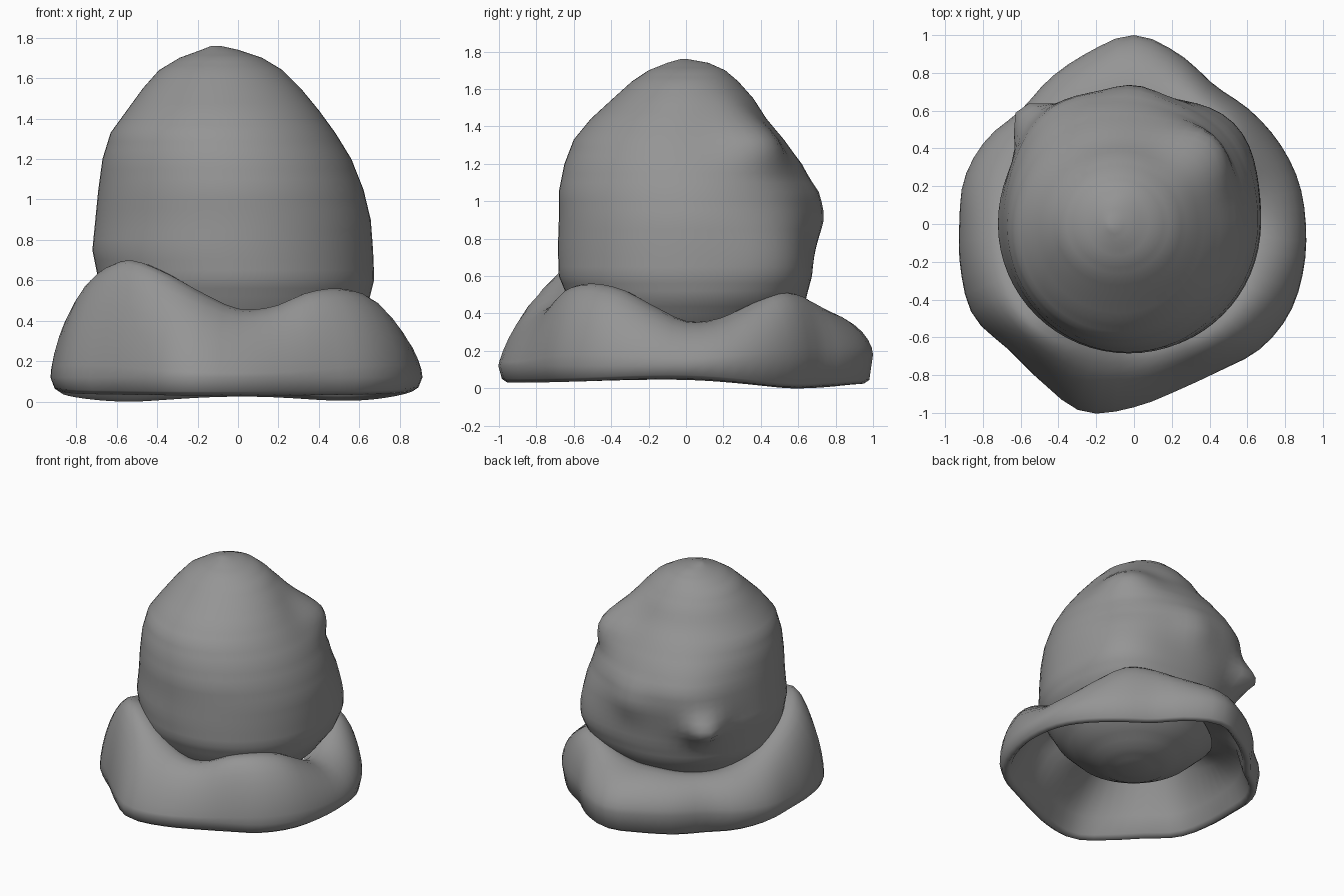
import bpy
import bmesh
from math import sin, cos, pi, tau, radians, exp, atan2

default = bpy.data.objects.get("Cube")
if default:
    bpy.data.objects.remove(default, do_unlink=True)

SEGMENTS = 64

grey = bpy.data.materials.new("stone grey")
grey.use_nodes = True
colour = (0.3, 0.3, 0.3, 1)
grey.diffuse_color = colour
grey.node_tree.nodes["Principled BSDF"].inputs["Base Color"].default_value = colour


def loft(name, rings, capped):
    """Skin a list of equal-length rings, optionally closing both ends."""
    bm = bmesh.new()
    loops = [[bm.verts.new(p) for p in ring] for ring in rings]
    for low, high in zip(loops, loops[1:]):
        for i in range(SEGMENTS):
            j = (i + 1) % SEGMENTS
            bm.faces.new((low[i], low[j], high[j], high[i]))
    if capped:
        bm.faces.new(loops[0][::-1])
        bm.faces.new(loops[-1])
    mesh = bpy.data.meshes.new(name)
    bm.to_mesh(mesh)
    bm.free()
    obj = bpy.data.objects.new(name, mesh)
    bpy.context.collection.objects.link(obj)
    mesh.materials.append(grey)
    for poly in mesh.polygons:
        poly.use_smooth = True


def around(values, angle):
    """Smooth periodic interpolation of evenly spaced values."""
    n = len(values)
    at = (angle / tau) % 1 * n
    k = int(at)
    t = at - k
    a, b, c, d = (values[(k + i) % n] for i in (-1, 0, 1, 2))
    return b + t / 2 * (c - a + t * (2*a - 5*b + 4*c - d + t * (3*(b - c) + d - a)))


ANGLES = [tau * i / SEGMENTS for i in range(SEGMENTS)]

# Egg-shaped body: height, left and right limits, front and back limits
LEVELS = [
    (.08, -.08, .08, -.08, .08), (.12, -.25, .24, -.25, .25),
    (.22, -.43, .42, -.43, .43), (.35, -.57, .55, -.56, .56),
    (.48, -.66, .64, -.63, .64), (.6, -.69, .67, -.68, .67),
    (.75, -.72, .665, -.685, .68), (.9, -.705, .655, -.68, .69),
    (1.05, -.69, .62, -.68, .68), (1.2, -.67, .56, -.65, .61),
    (1.33, -.63, .48, -.6, .52), (1.44, -.55, .4, -.51, .43),
    (1.55, -.47, .31, -.39, .36), (1.64, -.39, .22, -.29, .28),
    (1.7, -.29, .12, -.2, .21), (1.74, -.18, 0, -.1, .12),
    (1.76, -.13, -.09, -.03, .01),
]

# Swellings: direction, height, size, angular spread, vertical spread
BUMPS = [
    (135, .77, .14, 9.5, .11),   # round knob
    (127, 1, .065, 25, .25),     # brow over the knob
    (45, 1.33, .13, 22, .15),    # rear shoulder
    (45, .66, .085, 25, .27),    # rear cheek
    (90, .93, .04, 12, .15),     # small rear bulge
]


def body_ring(level):
    z, x0, x1, y0, y1 = level
    ring = []
    for a in ANGLES:
        x = (x0 + x1) / 2 + (x1 - x0) / 2 * cos(a)
        y = (y0 + y1) / 2 + (y1 - y0) / 2 * sin(a)
        heading = atan2(y, x)
        push = 0
        for direction, height, size, spread, rise in BUMPS:
            off = (heading - radians(direction) + pi) % tau - pi
            push += size * exp(-(off / radians(spread))**2 - ((z - height) / rise)**2)
        ring.append((x + push * cos(heading), y + push * sin(heading), z))
    return ring


# Extra rings between the levels keep the knob round
rings = [body_ring([u + (v - u) * k / 3 for u, v in zip(low, high)])
         for low, high in zip(LEVELS, LEVELS[1:]) for k in range(3)]
loft("body", rings + [body_ring(LEVELS[-1])], True)

# Wavy collar, anticlockwise from the left side
OUTER = [.91, .9, .88, .86, .85, .93, 1, .94, .89, .85, .9, .93,
         .925, .95, .98, .94, .97, 1.03, .97, .91, .9, .94, .95, .93]
RIDGE = [.36, .37, .44, .51, .5, .45, .42, .41, .39, .38, .39, .43,
         .5, .58, .66, .7, .64, .54, .46, .47, .54, .56, .53, .44]
BASE = [.05, .005, .025, 0, .045, .035, .03, .035]
STEEPNESS = [1.15, 1.15, 1.15, 1.15, 1.3, 1.4, 1.7, 1.25]


def collar_section(angle):
    """Radius and height pairs from the inner wall over the crest and back in."""
    outer, top = around(OUTER, angle), around(RIDGE, angle)
    base, steep = around(BASE, angle), around(STEEPNESS, angle)
    widest = .12 + .06 * max(0, sin(angle))
    crest = .5 + .36 * top
    points = [(crest - .09, top - .08), (crest, top * .72),
              (outer - .13, widest + .06), (outer - .08, base + .03),
              (outer - .05, base), (outer - .02, base + .02)]
    for i in range(9):
        t = pi / 2 * i / 8
        points.append((crest + (outer - crest) * cos(t),
                       widest + (top - widest) * sin(t)**steep))
    points += [(crest - .05, top - .01), (.5, top - .08)]
    return points


sections = [collar_section(a) for a in ANGLES]
loft("collar", [[(r * cos(a), r * sin(a), z) for a, (r, z) in zip(ANGLES, ring)]
                for ring in zip(*sections)], False)
